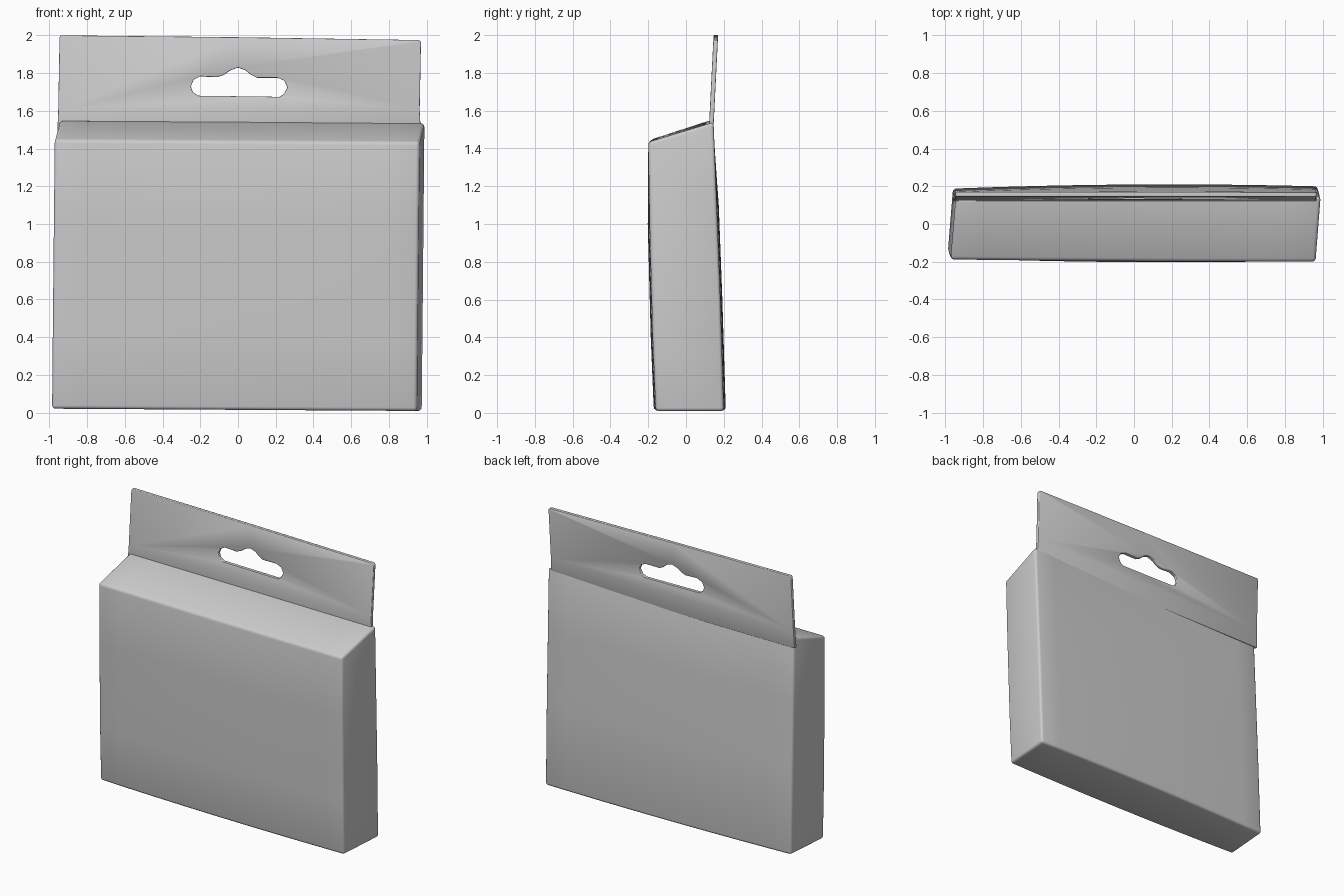
import bpy, bmesh, math

cube = bpy.data.objects.get("Cube")
if cube:
    bpy.data.objects.remove(cube, do_unlink=True)

card = bpy.data.materials.new("grey_card")
card.use_nodes = True
GREY = (0.6, 0.6, 0.6, 1)
card.diffuse_color = GREY
card.node_tree.nodes["Principled BSDF"].inputs["Base Color"].default_value = GREY


def finish(obj, width, segments):
    """Round the edges and shade smoothly."""
    bevel = obj.modifiers.new("rounded_edges", "BEVEL")
    bevel.width, bevel.segments = width, segments
    bevel.limit_method, bevel.angle_limit = "ANGLE", math.radians(35)
    bpy.ops.object.select_all(action="DESELECT")
    obj.select_set(True)
    bpy.context.view_layer.objects.active = obj
    bpy.ops.object.modifier_apply(modifier=bevel.name)
    bpy.ops.object.shade_smooth_by_angle(angle=math.radians(50))


def link_mesh(name, mesh):
    obj = bpy.data.objects.new(name, mesh)
    bpy.context.collection.objects.link(obj)
    mesh.materials.clear()
    mesh.materials.append(card)
    return obj


# Box body: side profile (y, z) lofted along x, slightly skewed and bulging
PROFILE = [(-0.16, 0.015), (-0.176, 0.4), (-0.192, 1.0), (-0.2, 1.44),
           (0.146, 1.545), (0.163, 1.1), (0.182, 0.6), (0.2, 0.015)]
STATIONS = 12


def body_point(t, y, z):
    back = (y + 0.2) / 0.4
    left = -0.99 + 0.012 * z + 0.03 * back
    right = 0.945 + 0.012 * z + 0.03 * back
    x = left + (right - left) * (t + 1) / 2
    bulge = 0.016 * (1 - t * t) * min(1, max(0, 1.5 - z) / 0.3)
    skew = 0.012 * (1 - t) / 2 * (1 if y < 0 else -1)
    return (x, y + math.copysign(bulge, y) + skew, z - 0.006 * t)


bm = bmesh.new()
rings = [[bm.verts.new(body_point(2 * i / STATIONS - 1, y, z)) for y, z in PROFILE]
         for i in range(STATIONS + 1)]
for a, b in zip(rings, rings[1:]):
    for j in range(len(PROFILE)):
        k = (j + 1) % len(PROFILE)
        bm.faces.new((a[j], a[k], b[k], b[j]))
bm.faces.new(rings[0])
bm.faces.new(rings[-1])
bmesh.ops.recalc_face_normals(bm, faces=bm.faces)
mesh = bpy.data.meshes.new("box_body")
bm.to_mesh(mesh)
bm.free()
finish(link_mesh("box_body", mesh), 0.018, 3)

# Hanging tab: thin plate with a shaped slot, leaning slightly back
OUTLINE = [(-0.958, 1.48), (0.97, 1.48), (0.963, 1.6), (0.97, 1.965),
           (0.96, 1.975), (0, 1.99), (-0.94, 2.0), (-0.946, 1.99), (-0.953, 1.6)]
SLOT = [(-0.21, 1.68), (-0.24, 1.7), (-0.25, 1.73), (-0.235, 1.765), (-0.2, 1.782),
        (-0.11, 1.778), (-0.075, 1.79), (-0.04, 1.815), (0, 1.829), (0.04, 1.815),
        (0.07, 1.79), (0.1, 1.775), (0.21, 1.775), (0.245, 1.76), (0.262, 1.725),
        (0.245, 1.69), (0.22, 1.674)]

curve = bpy.data.curves.new("tab_outline", "CURVE")
curve.dimensions, curve.fill_mode, curve.extrude = "2D", "BOTH", 0.012
for points in (OUTLINE, SLOT):
    spline = curve.splines.new("POLY")
    spline.points.add(len(points) - 1)
    for p, (x, z) in zip(spline.points, points):
        p.co = (x, z, 0, 1)
    spline.use_cyclic_u = True
helper = bpy.data.objects.new("tab_outline", curve)
bpy.context.collection.objects.link(helper)
depsgraph = bpy.context.evaluated_depsgraph_get()
mesh = bpy.data.meshes.new_from_object(helper.evaluated_get(depsgraph))
bpy.data.objects.remove(helper, do_unlink=True)
mesh.name = "hanging_tab"
bm = bmesh.new()
bm.from_mesh(mesh)
bmesh.ops.remove_doubles(bm, verts=bm.verts, dist=0.0005)
for v in bm.verts:
    x, z, d = v.co
    v.co = (x, 0.133 + 0.05 * (z - 1.5) + d, z)
bmesh.ops.recalc_face_normals(bm, faces=bm.faces)
bm.to_mesh(mesh)
bm.free()
finish(link_mesh("hanging_tab", mesh), 0.004, 2)
